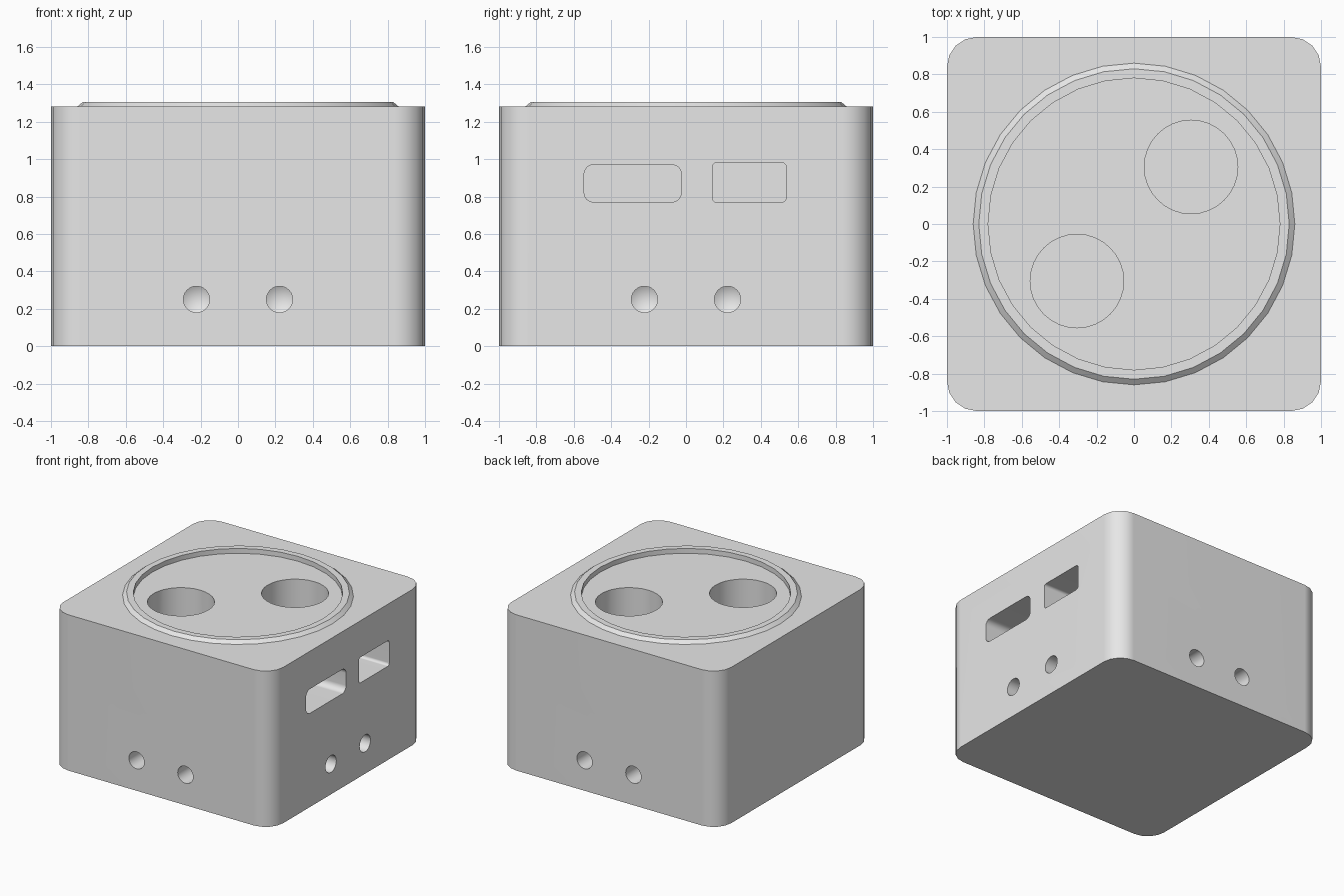
import bpy
import bmesh
from math import pi, cos, sin
from mathutils import Vector, Matrix

if "Cube" in bpy.data.objects:
    bpy.data.objects.remove(bpy.data.objects["Cube"])

GREY = (0.8, 0.8, 0.8, 1)
grey = bpy.data.materials.new("light grey")
grey.use_nodes = True
grey.diffuse_color = GREY
grey.node_tree.nodes["Principled BSDF"].inputs["Base Color"].default_value = GREY

TOP, FLOOR = 1.28, 1.265


def finish(bm, name, at=(0, 0, 0), out=(0, 0, 1)):
    """Turn a bmesh into an object whose local z points along out."""
    bmesh.ops.remove_doubles(bm, verts=bm.verts, dist=1e-5)
    bmesh.ops.recalc_face_normals(bm, faces=bm.faces)
    if out != (0, 0, 1):
        bm.transform(Vector(out).to_track_quat("Z", "Y").to_matrix().to_4x4())
    bm.transform(Matrix.Translation(at))
    mesh = bpy.data.meshes.new(name)
    bm.to_mesh(mesh)
    bm.free()
    mesh.materials.append(grey)
    obj = bpy.data.objects.new(name, mesh)
    bpy.context.collection.objects.link(obj)
    return obj


def rounded_prism(name, w, h, r, low, high, steps=4, **place):
    """Rounded rectangle extruded along local z."""
    bm = bmesh.new()
    ring = []
    for k, (sx, sy) in enumerate([(1, 1), (-1, 1), (-1, -1), (1, -1)]):
        for i in range(steps + 1):
            a = pi / 2 * (k + i / steps)
            ring.append(bm.verts.new((sx * (w / 2 - r) + r * cos(a),
                                      sy * (h / 2 - r) + r * sin(a), low)))
    face = bm.faces.new(ring)
    moved = bmesh.ops.extrude_face_region(bm, geom=[face], use_keep_orig=True)["geom"]
    bmesh.ops.translate(bm, vec=(0, 0, high - low),
                        verts=[v for v in moved if isinstance(v, bmesh.types.BMVert)])
    return finish(bm, name, **place)


def lathe(name, profile, closed=False, **place):
    """Spin a (radius, z) profile about local z."""
    bm = bmesh.new()
    verts = [bm.verts.new((0, r, z)) for r, z in profile]
    edges = [bm.edges.new(pair) for pair in zip(verts, verts[1:])]
    if closed:
        edges.append(bm.edges.new((verts[-1], verts[0])))
    bmesh.ops.spin(bm, geom=verts + edges, axis=(0, 0, 1), cent=(0, 0, 0),
                   angle=2 * pi, steps=32, use_merge=False)
    return finish(bm, name, **place)


def plug(name, r, depth, tip=0, **place):
    """Cutter for a round blind hole, with an optional drill point."""
    return lathe(name, [(0, 0.1), (r, 0.1), (r, -depth), (0, -depth - tip)], **place)


def activate(obj):
    bpy.ops.object.select_all(action="DESELECT")
    obj.select_set(True)
    bpy.context.view_layer.objects.active = obj


# Housing block
body = rounded_prism("housing", 2, 2, 0.16, 0, TOP)

# Round recess and the two wells in its floor
cutters = [plug("recess_cutter", 0.79, 0, at=(0, 0, FLOOR))]
for s in (-1, 1):
    cutters.append(plug("well_cutter", 0.25, 0.5, at=(0.305 * s, 0.305 * s, FLOOR)))

# Pairs of drilled holes low on the front, back and left sides
for d in [Vector((0, -1, 0)), Vector((0, 1, 0)), Vector((1, 0, 0))]:
    across = Vector((-d.y, d.x, 0))
    for s in (-1, 1):
        cutters.append(plug("drill_cutter", 0.07, 0.2, 0.04,
                            at=d + across * 0.222 * s + Vector((0, 0, 0.25)),
                            out=tuple(d)))

# Two port slots on the left side
for y, z, w, h, r in [(-0.285, 0.87, 0.52, 0.2, 0.05), (0.338, 0.875, 0.395, 0.21, 0.022)]:
    cutters.append(rounded_prism("slot_cutter", w, h, r, -0.4, 0.1,
                                 at=(1, y, z), out=(1, 0, 0)))

activate(body)
for cutter in cutters:
    cut = body.modifiers.new("cut", "BOOLEAN")
    cut.operation, cut.solver, cut.object = "DIFFERENCE", "EXACT", cutter
    bpy.ops.object.modifier_apply(modifier=cut.name)
    bpy.data.objects.remove(cutter)

# Raised chamfered rim around the recess
rim = lathe("rim", [(0.86, TOP), (0.83, 1.305), (0.78, 1.305), (0.78, FLOOR - 0.005),
                    (0.82, FLOOR - 0.005)], closed=True)

# Smooth curves, crisp edges, flat faces kept flat
for obj in (body, rim):
    activate(obj)
    bpy.ops.object.shade_smooth_by_angle()
    weighted = obj.modifiers.new("flat_faces", "WEIGHTED_NORMAL")
    weighted.keep_sharp = True
